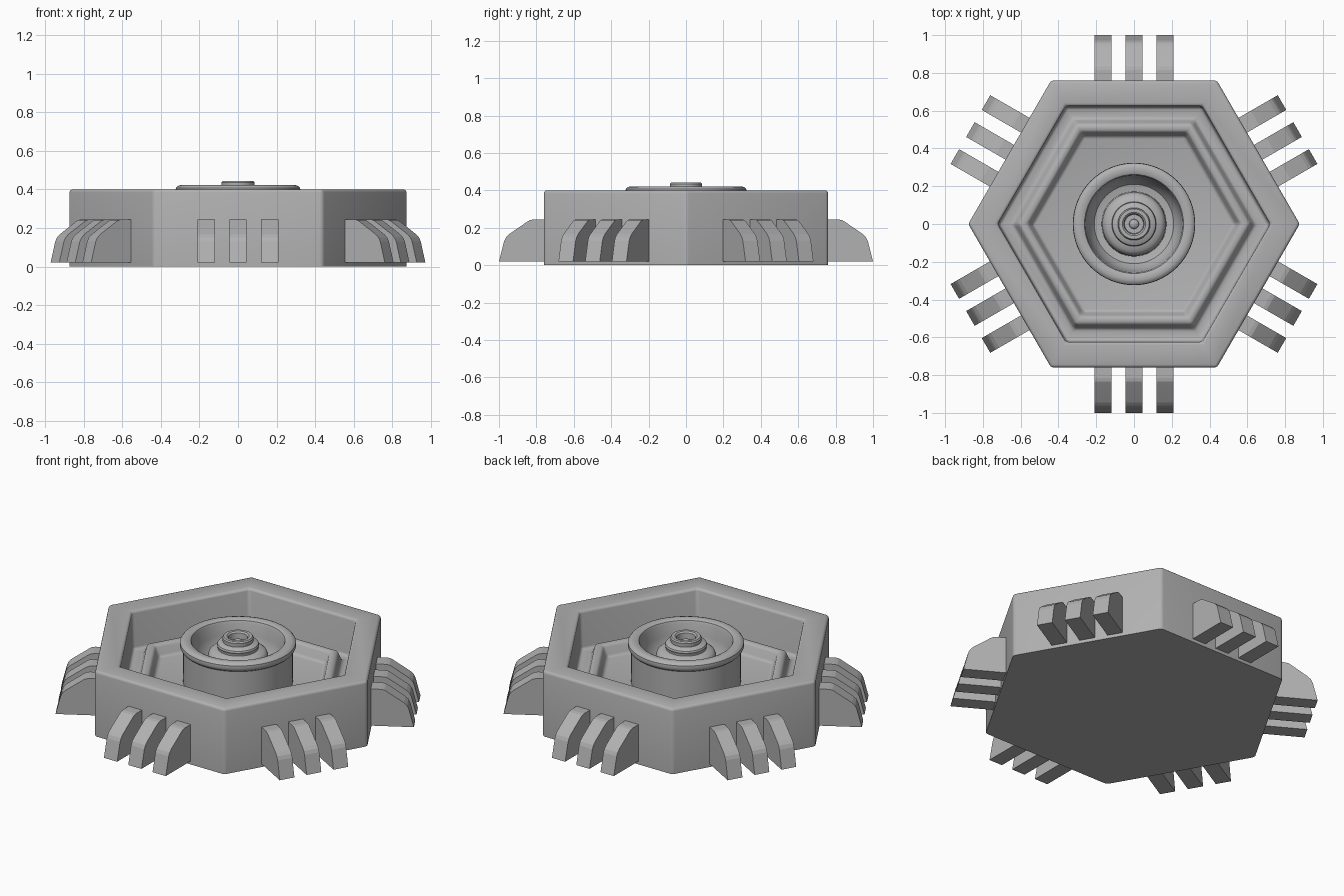
import bpy, bmesh, math
from mathutils import Matrix

cube = bpy.data.objects.get("Cube")
if cube:
    bpy.data.objects.remove(cube)

# Single painted metal colour
metal = bpy.data.materials.new("grey_metal")
metal.use_nodes = True
GREY = (0.44, 0.44, 0.44, 1)
metal.diffuse_color = GREY
bsdf = next(n for n in metal.node_tree.nodes if n.type == 'BSDF_PRINCIPLED')
bsdf.inputs["Base Color"].default_value = GREY


def finish(name, bm, bevel=0, angle=35):
    bmesh.ops.recalc_face_normals(bm, faces=bm.faces)
    if bevel:
        # Soften every crease except the base outline
        edges = [e for e in bm.edges if e.calc_face_angle() > 0.35
                 and max(v.co.z for v in e.verts) > 0]
        bmesh.ops.bevel(bm, geom=edges, offset=bevel, segments=3,
                        profile=0.5, affect='EDGES', clamp_overlap=True)
    mesh = bpy.data.meshes.new(name)
    bm.to_mesh(mesh)
    bm.free()
    mesh.materials.append(metal)
    obj = bpy.data.objects.new(name, mesh)
    bpy.context.collection.objects.link(obj)
    bpy.ops.object.select_all(action='DESELECT')
    obj.select_set(True)
    bpy.context.view_layer.objects.active = obj
    bpy.ops.object.shade_smooth_by_angle(angle=math.radians(angle))


def lathe(name, profile, sides, scale=1, **kw):
    """Sweep (radius, height) points round z and cap both ends."""
    bm = bmesh.new()
    rings = []
    for r, z in profile:
        turn = [2 * math.pi * i / sides for i in range(sides)]
        rings.append([bm.verts.new((r * scale * math.cos(a), r * scale * math.sin(a), z))
                      for a in turn])
    for low, high in zip(rings, rings[1:]):
        for i in range(sides):
            j = (i + 1) % sides
            bm.faces.new((low[i], low[j], high[j], high[i]))
    bm.faces.new(rings[0][::-1])
    bm.faces.new(rings[-1])
    finish(name, bm, **kw)


# Hexagonal tray with a raised frame on its floor; radii are to the flats
FLOOR = 0.165
lathe("hexagonal_body",
      [(0.76, 0), (0.76, 0.4), (0.625, 0.4), (0.62, FLOOR), (0.555, FLOOR),
       (0.53, 0.235), (0.49, 0.235), (0.465, FLOOR)],
      6, scale=1 / math.cos(math.pi / 6), bevel=0.016)

# Round cup with a rolled lip and a steep bowl inside
lathe("central_cup",
      [(0.305, FLOOR - 0.01), (0.305, 0.365), (0.318, 0.375), (0.324, 0.39),
       (0.322, 0.407), (0.312, 0.418), (0.297, 0.422), (0.275, 0.421),
       (0.262, 0.415), (0.256, 0.4), (0.25, 0.335), (0.235, 0.275),
       (0.21, 0.24), (0.165, 0.23)], 64)

# Stepped knob with a socket and a small pin in its top
lathe("stepped_knob",
      [(0.172, 0.22), (0.168, 0.325), (0.16, 0.347), (0.145, 0.36), (0.125, 0.366),
       (0.113, 0.37), (0.113, 0.38), (0.118, 0.39), (0.114, 0.4), (0.1, 0.408),
       (0.085, 0.412), (0.086, 0.435), (0.08, 0.443), (0.062, 0.443), (0.053, 0.435),
       (0.05, 0.4), (0.026, 0.4), (0.024, 0.412), (0.015, 0.42), (0.005, 0.422)], 48)

# Three sloping fins on each of the six sides
FIN = [(0.74, 0.02), (1.0, 0.02), (0.972, 0.13), (0.962, 0.15), (0.945, 0.167),
       (0.85, 0.232), (0.835, 0.241), (0.815, 0.245), (0.74, 0.245)]
WIDTH, SPACING = 0.09, 0.165
for side in range(6):
    spin = Matrix.Rotation(math.radians(30 + 60 * side), 4, 'Z')
    for n in (-1, 0, 1):
        bm = bmesh.new()
        y = n * SPACING - WIDTH / 2
        face = bm.faces.new([bm.verts.new((r, y, z)) for r, z in FIN])
        grown = bmesh.ops.extrude_face_region(bm, geom=[face])["geom"]
        bmesh.ops.translate(bm, vec=(0, WIDTH, 0),
                            verts=[v for v in grown if isinstance(v, bmesh.types.BMVert)])
        bmesh.ops.transform(bm, matrix=spin, verts=bm.verts)
        finish(f"fin_{side + 1}_{n + 2}", bm, angle=10)
